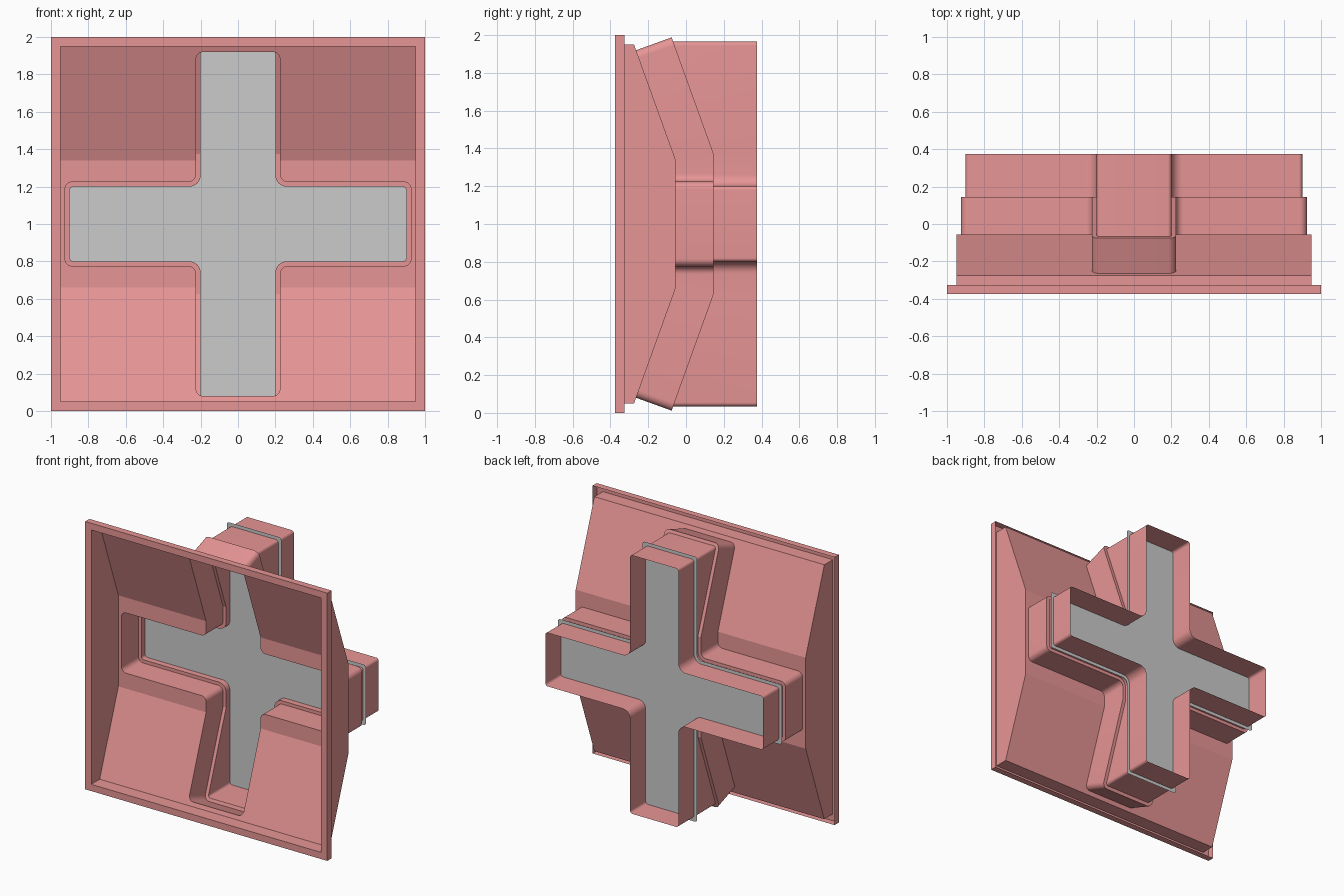
import bpy, bmesh
from math import sin, cos, pi, radians, hypot, tan, atan2

if "Cube" in bpy.data.objects:
    bpy.data.objects.remove(bpy.data.objects["Cube"])

# One quadrant (x > 0, upper half) is modelled; mirrors about x and mid-height do the rest.
RED = bpy.data.materials.new("red")
RED.diffuse_color = (0.8, 0.3, 0.3, 1)
RED.use_nodes = True
RED.node_tree.nodes["Principled BSDF"].inputs["Base Color"].default_value = RED.diffuse_color

FRONT, SKIRT, BACK = -0.375, -0.325, 0.375
INNER = 0.95                      # half-size of the opening
FLAT_Y, KINK = -0.055, 0.34       # flat middle band of the housing
SLOPE_Y = -0.275                  # where the slope starts at the opening
DEPTH = 0.2                       # recess depth normal to the surface

run, rise = FLAT_Y - SLOPE_Y, INNER - KINK
length = hypot(run, rise)
normal = (rise / length, run / length)          # (y, z) of the sloped face
kink2 = KINK + DEPTH * tan(atan2(run, rise) / 2)


def shell_y(z):
    return FLAT_Y - max(0, z - KINK) * run / rise


def ledge_y(z):
    return FLAT_Y + DEPTH - max(0, z - kink2) * run / rise


def arc(cx, cz, r, a0, a1, n=8):
    return [(cx + r * cos(a0 + (a1 - a0) * i / n), cz + r * sin(a0 + (a1 - a0) * i / n))
            for i in range(n + 1)]


def cross(w, a, b, ro, ri, kink):
    """Quarter outline of the cross, top centre round to right centre."""
    top = [(0, b)] + arc(w - ro, b - ro, ro, pi / 2, 0) + [(w, kink)]
    side = arc(w + ri, w + ri, ri, pi, 1.5 * pi) + arc(a - ro, w - ro, ro, pi / 2, 0) + [(a, 0)]
    return top, side


def strip(p, q):
    return [[p[i], p[i + 1], q[i + 1], q[i]] for i in range(len(p) - 1)]


def part(name, faces, mat=RED):
    bm = bmesh.new()
    for f in faces:
        bm.faces.new([bm.verts.new(v) for v in f])
    bmesh.ops.remove_doubles(bm, verts=bm.verts, dist=1e-5)
    bmesh.ops.recalc_face_normals(bm, faces=bm.faces)
    me = bpy.data.meshes.new(name)
    bm.to_mesh(me)
    bm.free()
    me.polygons.foreach_set("use_smooth", [True] * len(me.polygons))
    me.set_sharp_from_angle(angle=radians(15))
    if mat:
        me.materials.append(mat)
    ob = bpy.data.objects.new(name, me)
    ob.location.z = 1
    bpy.context.collection.objects.link(ob)
    m = ob.modifiers.new("mirror", "MIRROR")
    m.use_axis = (True, False, True)
    m.merge_threshold = 1e-4
    return ob


# Front frame: flat rim with a short skirt, open at the back
outer = [(0, 1), (1, 1), (1, 0)]
inner = [(0, INNER), (INNER, INNER), (INNER, 0)]
at = lambda pts, y: [(x, y, z) for x, z in pts]
part("front_frame", strip(at(outer, FRONT), at(inner, FRONT))
     + strip(at(outer, FRONT), at(outer, SKIRT)))

# Sloped housing with the cross-shaped opening
top, side = cross(0.225, 0.925, 0.92, 0.04, 0.04, KINK)
on_shell = lambda pts: [(x, shell_y(z), z) for x, z in pts]
part("sloped_housing", [
    on_shell(top + [(INNER, KINK), (INNER, INNER), (0, INNER)]),
    on_shell([top[-1]] + side + [(INNER, 0), (INNER, KINK)]),
    [(0, FRONT, INNER), (INNER, FRONT, INNER), (INNER, SLOPE_Y, INNER), (0, SLOPE_Y, INNER)],
    [(INNER, FRONT, 0), (INNER, FRONT, INNER), (INNER, SLOPE_Y, INNER),
     (INNER, FLAT_Y, KINK), (INNER, FLAT_Y, 0)],
])

# Recess wall, standing square to the bent housing, plus its inner ledge
rim = on_shell(top + side)
floor = []
for x, y, z in rim:
    if z > KINK + 1e-4:
        floor.append((x, y + DEPTH * normal[0], z + DEPTH * normal[1]))
    elif z > KINK - 1e-4:
        floor.append((x, y + DEPTH, kink2))
    else:
        floor.append((x, y + DEPTH, z))
t2, s2 = cross(0.2, 0.9, 0.965, 0.02, 0.06, kink2)
duct = [(x, ledge_y(z), z) for x, z in t2 + s2]
part("recess_wall", strip(rim, floor) + strip(floor, duct))

# Rear duct, open at the back
part("rear_duct", strip(duct, at(t2 + s2, BACK)))

# Thin grey cross plate crossing the duct
t3, s3 = cross(0.225, 0.925, 0.99, 0.02, 0.04, KINK)
part("cross_plate", [at(t3 + s3 + [(0, 0)], 0.19)], None)
